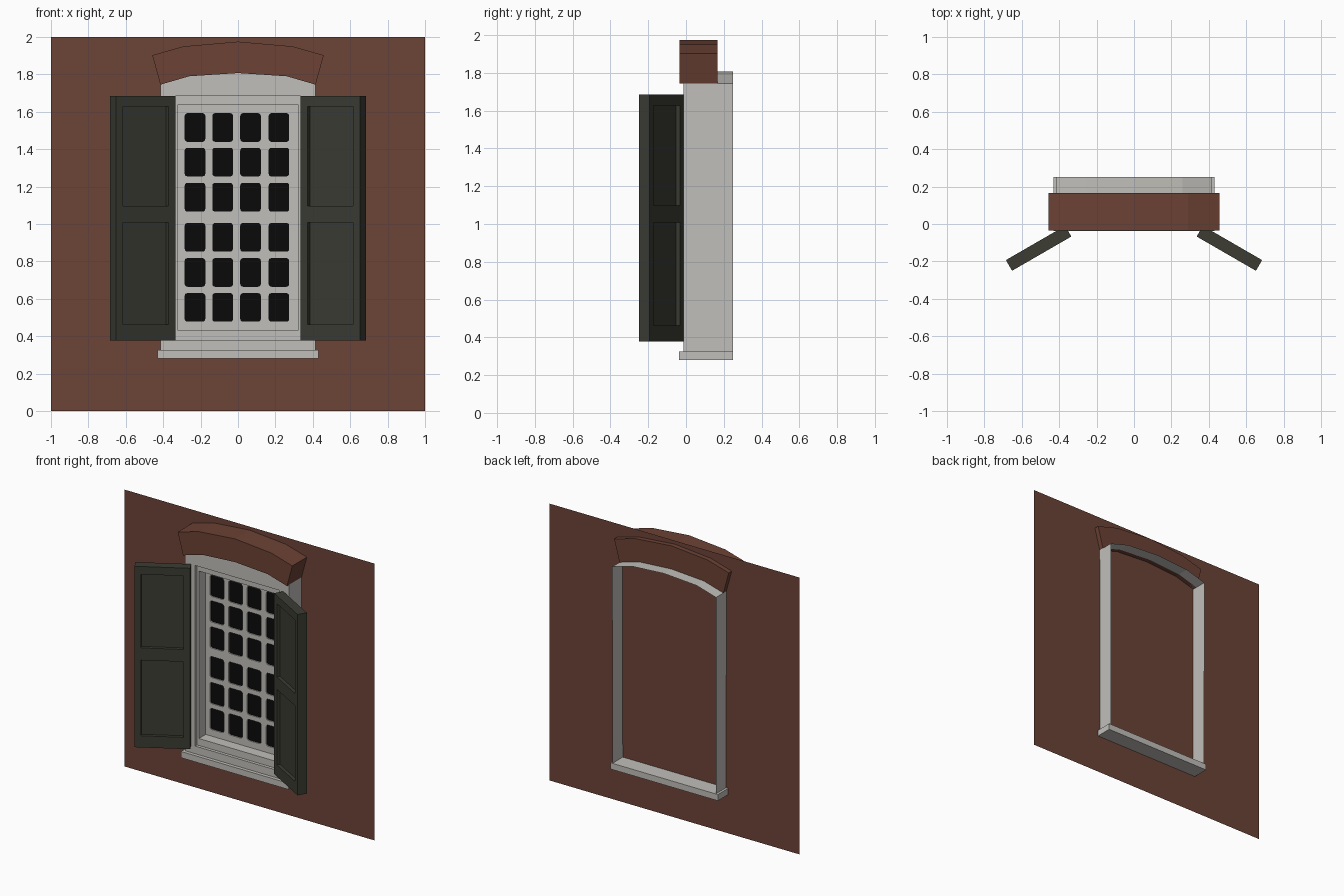
import bpy, bmesh, math
from mathutils import Matrix, Vector

if "Cube" in bpy.data.objects:
    bpy.data.objects.remove(bpy.data.objects["Cube"])


def material(name, rgb):
    m = bpy.data.materials.new(name)
    m.diffuse_color = (*rgb, 1)
    m.use_nodes = True
    m.node_tree.nodes["Principled BSDF"].inputs["Base Color"].default_value = m.diffuse_color
    return m


BRICK = material("brick_red", (0.15, 0.057, 0.037))
ARCH = material("arch_red", (0.15, 0.054, 0.035))
PAINT = material("pale_grey_paint", (0.53, 0.52, 0.49))
SHUTTER = material("dark_olive", (0.045, 0.045, 0.034))
GLASS = material("dark_glass", (0.003, 0.003, 0.003))


def finish(bm, name, mat):
    bmesh.ops.recalc_face_normals(bm, faces=bm.faces)
    me = bpy.data.meshes.new(name)
    bm.to_mesh(me)
    bm.free()
    me.materials.append(mat)
    ob = bpy.data.objects.new(name, me)
    bpy.context.collection.objects.link(ob)
    return ob


def add_box(bm, x0, x1, y0, y1, z0, z1):
    c = Vector(((x0 + x1) / 2, (y0 + y1) / 2, (z0 + z1) / 2))
    m = Matrix.Translation(c) @ Matrix.Diagonal((x1 - x0, y1 - y0, z1 - z0, 1))
    bmesh.ops.create_cube(bm, size=1, matrix=m)


def add_loop(bm, pts, y):
    vs = [bm.verts.new((x, y, z)) for x, z in pts]
    es = [bm.edges.new((vs[i], vs[(i + 1) % len(vs)])) for i in range(len(vs))]
    return vs, es


def fill(bm, *loops):
    """Flat face bounded by the first loop, with the others as holes."""
    bmesh.ops.triangle_fill(bm, use_beauty=True, normal=(0, -1, 0),
                            edges=[e for l in loops for e in l[1]])


def wall_between(bm, a, b):
    n = len(a[0])
    for i in range(n):
        j = (i + 1) % n
        bm.faces.new((a[0][i], a[0][j], b[0][j], b[0][i]))


def rect(x0, x1, z0, z1):
    return [(x0, z0), (x1, z0), (x1, z1), (x0, z1)]


def round_rect(cx, cz, w, h, r, steps=3):
    pts = []
    for k, (sx, sz) in enumerate([(1, 1), (-1, 1), (-1, -1), (1, -1)]):
        for s in range(steps + 1):
            a = math.pi / 2 * (k + s / steps)
            pts.append((cx + sx * (w / 2 - r) + r * math.cos(a),
                        cz + sz * (h / 2 - r) + r * math.sin(a)))
    return pts


# Wall sheet
bm = bmesh.new()
bm.faces.new(add_loop(bm, rect(-1, 1, 0, 2), 0.132)[0])
finish(bm, "brick_wall", BRICK)

# Brick arch over the window
low = [(-0.415, 1.745), (-0.26, 1.79), (0, 1.807), (0.26, 1.79), (0.415, 1.745)]
top = [(0.458, 1.902), (0.29, 1.95), (0, 1.975), (-0.29, 1.95), (-0.458, 1.902)]
bm = bmesh.new()
front = add_loop(bm, low + top, -0.034)
back = add_loop(bm, low + top, 0.166)
fill(bm, front)
fill(bm, back)
wall_between(bm, front, back)
finish(bm, "brick_arch", ARCH)

# Casing: arched front, open-backed sides, stepped opening
outline = [(0.413, 0.30), (-0.413, 0.30)] + low
bm = bmesh.new()
outer = add_loop(bm, outline, -0.012)
hole = add_loop(bm, rect(-0.335, 0.335, 0.38, 1.685), -0.012)
fill(bm, outer, hole)
wall_between(bm, outer, add_loop(bm, outline, 0.25))
step = add_loop(bm, rect(-0.335, 0.335, 0.38, 1.685), 0.01)
inner = add_loop(bm, rect(-0.32, 0.32, 0.43, 1.64), 0.01)
deep = add_loop(bm, rect(-0.32, 0.32, 0.43, 1.64), 0.09)
for a, b in ((hole, step), (step, inner), (inner, deep)):
    wall_between(bm, a, b)
finish(bm, "window_casing", PAINT)

# Sill
bm = bmesh.new()
add_box(bm, -0.43, 0.43, -0.037, 0.25, 0.28, 0.325)
finish(bm, "window_sill", PAINT)

# Sash: plate with rounded pane openings, and the glass behind it
bm = bmesh.new()
loops = [add_loop(bm, rect(-0.32, 0.32, 0.43, 1.64), 0.088)]
for cx in (-0.230, -0.082, 0.067, 0.219):
    for cz in (0.554, 0.741, 0.929, 1.143, 1.331, 1.516):
        pts = round_rect(cx, cz, 0.11, 0.153, 0.014)
        loops.append(add_loop(bm, pts, 0.088))
        wall_between(bm, loops[-1], add_loop(bm, pts, 0.096))
fill(bm, *loops)
finish(bm, "sash_bars", PAINT)

bm = bmesh.new()
bm.faces.new(add_loop(bm, rect(-0.31, 0.31, 0.44, 1.63), 0.096)[0])
finish(bm, "glass", GLASS)

# Shutters: stiles, rails and a thin recessed panel, swung open 30 degrees
L, T, D, M = 0.366, 0.066, 0.024, 0.043
Z0, Z1 = 0.378, 1.685
for side, label in ((1, "right"), (-1, "left")):
    bm = bmesh.new()
    for u in (0, L - M):
        add_box(bm, u, u + M, 0, T, Z0, Z1)
    for a, b in ((Z0, 0.462), (1.008, 1.097), (1.628, Z1)):
        add_box(bm, M, L - M, 0, T, a, b)
    add_box(bm, M, L - M, D, T - D, Z0 + 0.02, Z1 - 0.02)
    swing = Matrix.Translation((0.335, -0.067, 0)) @ Matrix.Rotation(-math.pi / 6, 4, 'Z')
    bm.transform(Matrix.Diagonal((side, 1, 1, 1)) @ swing)
    finish(bm, label + "_shutter", SHUTTER)
